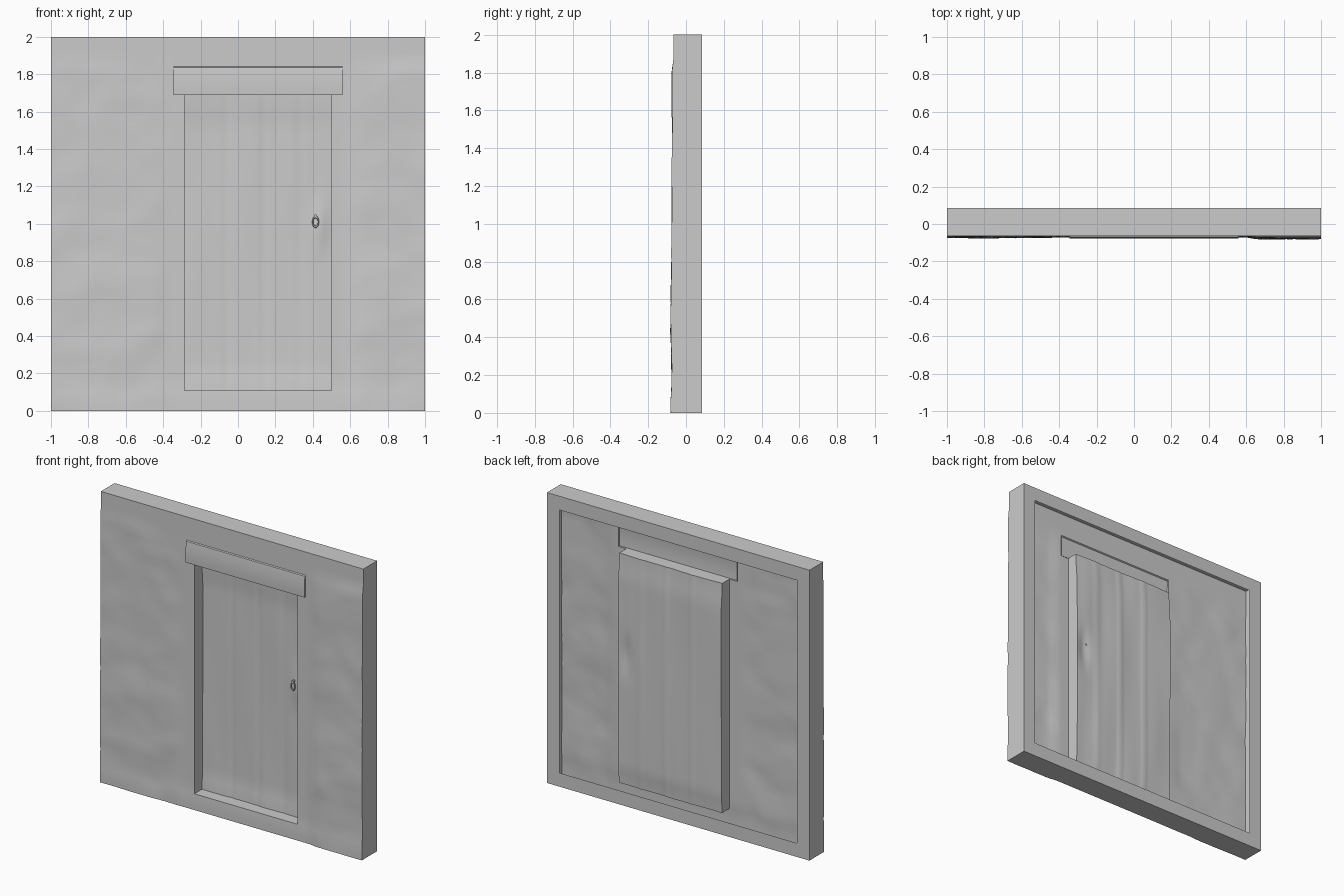
import bpy, bmesh, math
from mathutils import Vector, noise

if "Cube" in bpy.data.objects:
    bpy.data.objects.remove(bpy.data.objects["Cube"])

BACK, DOOR = 0.085, 0.025
DX0, DX1, DZ0, DZ1 = -0.285, 0.50, 0.11, 1.69      # door opening
LX0, LX1, LZ1 = -0.345, 0.56, 1.84                 # lintel
RIM = 0.095


def spread(breaks, step):
    """Coordinates that hit every break, spaced about one step apart."""
    out = [breaks[0]]
    for a, b in zip(breaks, breaks[1:]):
        n = max(1, round((b - a) / step))
        out += [a + (b - a) * i / n for i in range(1, n + 1)]
    return out


def sheet(name, us, vs, fn, skip=lambda u, v: False, angle=40):
    """Surface from a grid of parameters, leaving out skipped cells."""
    bm = bmesh.new()
    g = [[bm.verts.new(fn(u, v)) for v in vs] for u in us]
    for i in range(len(us) - 1):
        for j in range(len(vs) - 1):
            if not skip((us[i] + us[i + 1]) / 2, (vs[j] + vs[j + 1]) / 2):
                bm.faces.new((g[i][j], g[i + 1][j], g[i + 1][j + 1], g[i][j + 1]))
    bmesh.ops.delete(bm, geom=[v for v in bm.verts if not v.link_faces], context='VERTS')
    me = bpy.data.meshes.new(name)
    bm.to_mesh(me)
    bm.free()
    ob = bpy.data.objects.new(name, me)
    bpy.context.collection.objects.link(ob)
    bpy.context.view_layer.objects.active = ob
    ob.select_set(True)
    bpy.ops.object.shade_smooth_by_angle(angle=math.radians(angle))
    ob.select_set(False)
    return ob


def ramp(x, a, b):
    t = min(1, max(0, (x - a) / (b - a)))
    return t * t * (3 - 2 * t)


def wall_y(x, z):
    """Uneven plaster, calm on the door surround and the top band."""
    rough = max(ramp(-x, 0.36, 0.46), ramp(x, 0.58, 0.66)) * (1 - ramp(z, 1.80, 1.88))
    n = noise.noise(Vector((x * 5, 3.1, z * 5))) + 0.5 * noise.noise(Vector((x * 11, 7.7, z * 11)))
    right = ramp(x, 0.58, 0.66) * 0.006
    belly = 0.006 * math.exp(-((z - 0.55) / 0.35) ** 2)
    plinth = 0.006 * (1 - ramp(z, 0.05, 0.16))
    return max(-0.085, -0.065 - plinth - rough * (0.003 + right + belly + 0.006 * n))


# Front skin with the openings for door and lintel
xs = spread([-1, LX0, DX0, DX1, LX1, 1], 0.04)
zs = spread([0, DZ0, DZ1, LZ1, 2], 0.04)
sheet("plaster_wall", xs, zs, lambda x, z: (x, wall_y(x, z), z),
      lambda x, z: (DX0 < x < DX1 and DZ0 < z < DZ1) or (LX0 < x < LX1 and DZ1 < z < LZ1))

# Outer edges of the panel
for name, x in (("left_edge", -1), ("right_edge", 1)):
    sheet(name, zs, [0, 0.5, 1],
          lambda z, t: (x, wall_y(x, z) * (1 - t) + BACK * t, z))
for name, z in (("bottom_edge", 0), ("top_edge", 2)):
    sheet(name, xs, [0, 0.5, 1],
          lambda u, t: (u, wall_y(u, z) * (1 - t) + BACK * t, z))

# Flat rim around the open back
sheet("back_rim", [-1, -1 + RIM, 1 - RIM, 1], [0, RIM, 2 - RIM, 2],
      lambda x, z: (x, BACK, z),
      lambda x, z: abs(x) < 1 - RIM and RIM < z < 2 - RIM)


# Planked door set back in the opening
def door_y(x, z):
    seams = sum(math.exp(-((x - s) / 0.012) ** 2) for s in (-0.06, 0.14, 0.33))
    warp = 0.006 * noise.noise(Vector((x * 7, 1.3, z * 1.2)))
    lip = 0.010 * (ramp(z, 1.5, 1.69) + 1 - ramp(z, 0.11, 0.25))
    dent = 0.015 * math.exp(-((x - 0.44) / 0.04) ** 2 - ((z - 1.0) / 0.12) ** 2)
    return DOOR + 0.005 * seams + warp - lip - dent


dxs = spread([DX0, DX1], 0.02)
dzs = spread([DZ0, DZ1], 0.04)
sheet("door", dxs, dzs, lambda x, z: (x, door_y(x, z), z))

# Jambs, sill and head between wall and door
for name, x in (("left_jamb", DX0), ("right_jamb", DX1)):
    sheet(name, dzs, [0, 1],
          lambda z, t: (x, wall_y(x, z) * (1 - t) + door_y(x, z) * t, z))
for name, z in (("sill", DZ0), ("door_head", DZ1)):
    sheet(name, dxs, [0, 1],
          lambda u, t: (u, wall_y(u, z) * (1 - t) + door_y(u, z) * t, z))

# Lintel beam: hollow behind, slightly proud of the wall
profile = [(-0.064, DZ1), (-0.076, DZ1), (-0.078, 1.73), (-0.077, 1.79),
           (-0.072, LZ1 - 0.005), (-0.064, LZ1)]
sheet("lintel", spread([LX0, LX1], 0.1), list(range(len(profile))),
      lambda x, i: (x, *profile[i]))
for name, x in (("lintel_left_end", LX0), ("lintel_right_end", LX1)):
    sheet(name, list(range(len(profile))), [0, 1],
          lambda i, t: (x, profile[i][0] * (1 - t) - 0.064 * t, profile[i][1]))

# Pull ring hanging from a small boss
hx, hz = 0.415, 1.02
hy = door_y(hx, hz)
bpy.ops.mesh.primitive_torus_add(major_segments=16, minor_segments=6, major_radius=0.022,
                                 minor_radius=0.005, location=(hx, hy - 0.012, hz - 0.01),
                                 rotation=(math.radians(90), 0, 0))
ring = bpy.context.object
ring.name = "door_ring"
ring.scale = (0.7, 1.2, 1)
bpy.ops.object.shade_smooth()
bpy.ops.mesh.primitive_cylinder_add(vertices=10, radius=0.009, depth=0.022,
                                    location=(hx, hy - 0.008, hz + 0.022),
                                    rotation=(math.radians(90), 0, 0))
bpy.context.object.name = "ring_boss"
